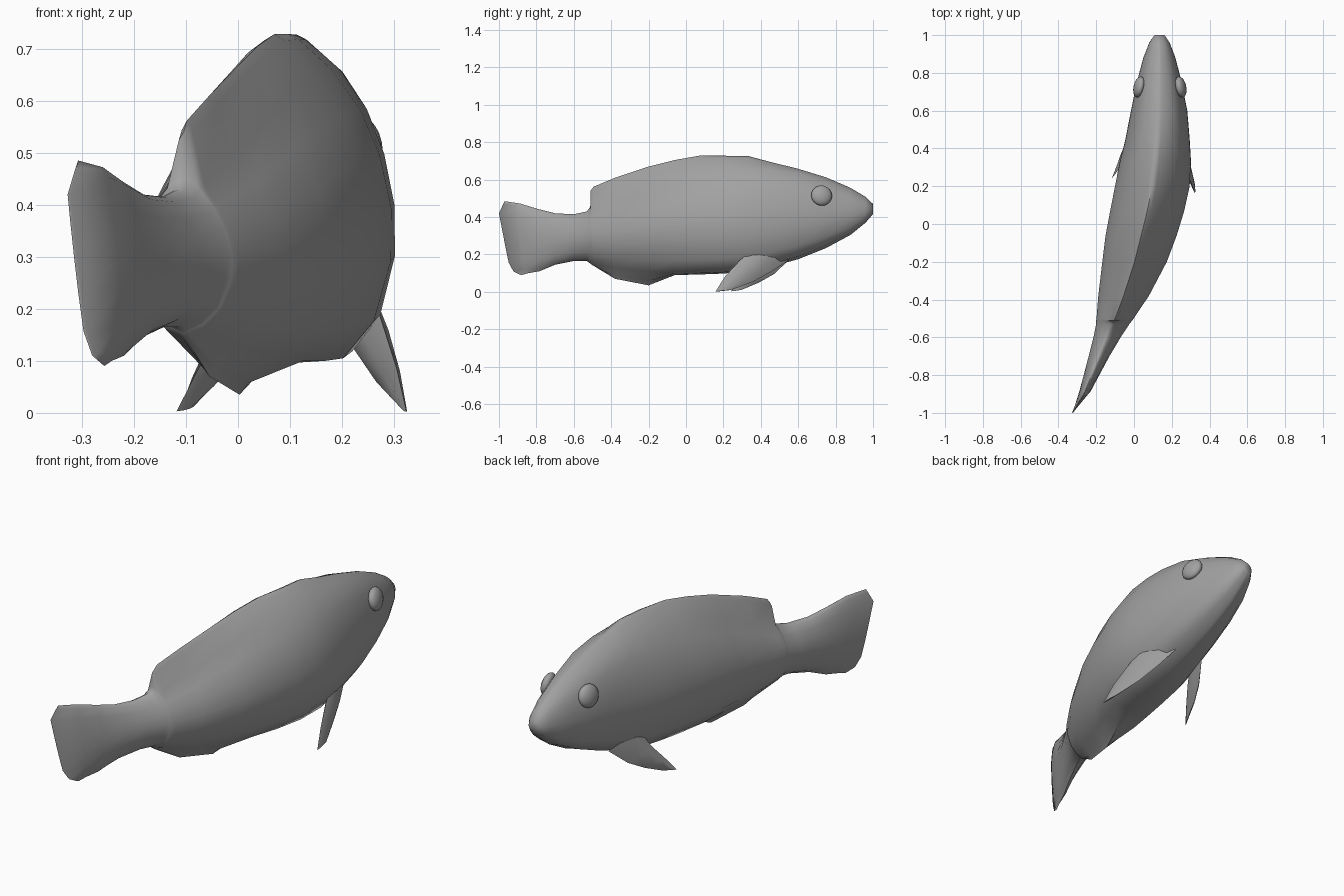
import bpy, bmesh, math
from mathutils import Vector, Matrix

if "Cube" in bpy.data.objects:
    bpy.data.objects.remove(bpy.data.objects["Cube"])

grey = bpy.data.materials.new("fish_grey")
grey.diffuse_color = (0.36, 0.36, 0.36, 1)
grey.use_nodes = True
grey.node_tree.nodes["Principled BSDF"].inputs["Base Color"].default_value = grey.diffuse_color


def finish(name, bm):
    bmesh.ops.recalc_face_normals(bm, faces=bm.faces[:])
    me = bpy.data.meshes.new(name)
    bm.to_mesh(me)
    bm.free()
    me.materials.append(grey)
    ob = bpy.data.objects.new(name, me)
    bpy.context.collection.objects.link(ob)
    bpy.context.view_layer.objects.active = ob
    ob.select_set(True)
    bpy.ops.object.shade_smooth_by_angle(angle=math.radians(60))
    ob.select_set(False)
    return ob


def lerp_table(table, v):
    for (a, fa), (b, fb) in zip(table, table[1:]):
        if v <= b:
            return fa + (fb - fa) * max(0, (v - a) / (b - a))
    return table[-1][1]


def loft(bm, rings):
    rows = [[bm.verts.new(p) for p in r] for r in rings]
    n = len(rows[0])
    for a, b in zip(rows, rows[1:]):
        for i in range(n):
            j = (i + 1) % n
            bm.faces.new((a[i], a[j], b[j], b[i]))
    bm.faces.new(rows[0])
    bm.faces.new(rows[-1])


# Spine bend: y -> x
SPINE = [(-1, -.325), (-.9, -.265), (-.7, -.185), (-.5, -.100), (-.38, -.055),
         (-.2, .003), (-.06, .038), (.07, .070), (.2, .097), (.4, .122),
         (.6, .133), (1, .135)]

# y, half width, flank top, flank bottom, dorsal ridge, keel
SECTIONS = [
    (-1.0, .004, .47, .11, .485, .09),
    (-.90, .030, .455, .12, .472, .10),
    (-.80, .042, .435, .13, .445, .11),
    (-.70, .055, .41, .16, .42, .145),
    (-.60, .072, .405, .18, .415, .165),
    (-.53, .088, .415, .18, .43, .165),
    (-.512, .095, .43, .17, .455, .152),
    (-.510, .096, .432, .165, .54, .15),
    (-.495, .10, .437, .16, .562, .14),
    (-.38, .134, .49, .13, .61, .07),
    (-.20, .171, .57, .11, .67, .035),
    (-.06, .189, .62, .10, .705, .09),
    (.07, .197, .645, .10, .728, .093),
    (.20, .199, .66, .105, .728, .098),
    (.33, .189, .66, .118, .727, .11),
    (.45, .170, .655, .145, .695, .133),
    (.60, .149, .635, .19, .658, .175),
    (.75, .119, .59, .25, .612, .235),
    (.88, .085, .54, .315, .556, .305),
    (.96, .054, .50, .375, .508, .37),
    (1.0, .027, .465, .42, .47, .416),
]
# Flank cross-section: rear width, front width, height fractions
FLANK = [(.40, .58, 0), (.74, .86, .13), (.97, 1, .34), (1, .99, .52),
         (.87, .89, .7), (.63, .72, .86), (.33, .45, 1)]
# Tail trailing edge: height -> forward shift
TAIL_EDGE = [(.09, .12), (.105, .08), (.16, .05), (.42, 0), (.485, .03)]


def section(y, w, top, bot, ridge, keel):
    k = min(1, max(0, (y + .3) / .7))
    lean = max(0, (-.75 - y) / .25)
    half = [(0, keel), (w * .10, bot + .7 * (keel - bot))]
    half += [((r + (f - r) * k) * w, bot + t * (top - bot)) for r, f, t in FLANK]
    half += [(w * .10, top + .85 * (ridge - top)), (0, ridge)]
    outline = half + [(-x, z) for x, z in half[-2:0:-1]]
    ring = []
    for x, z in outline:
        yy = y + lean * lerp_table(TAIL_EDGE, z)
        ring.append((lerp_table(SPINE, yy) + x, yy, z))
    return ring


# Body with dorsal fin, anal fin and tail
bm = bmesh.new()
loft(bm, [section(*s) for s in SECTIONS])
finish("body", bm)


# Pectoral fins: thick-rooted blades swept back and down
def pectoral_fin(name, side, stations):
    bm = bmesh.new()
    rings = []
    for upper, lower, thick in stations:
        u, l = Vector(upper), Vector(lower)
        out = Vector((side * thick, 0, thick * .3))
        a, b = u.lerp(l, .3), u.lerp(l, .7)
        rings.append([u, a + out, b + out, l, b - out, a - out])
    loft(bm, rings)
    finish(name, bm)


pectoral_fin("pectoral_fin_right", 1, [
    ((.245, .40, .27), (.20, .55, .17), .02),
    ((.278, .29, .17), (.235, .46, .11), .024),
    ((.305, .21, .085), (.272, .36, .055), .016),
    ((.324, .158, .002), (.316, .24, .010), .003)])
pectoral_fin("pectoral_fin_left", -1, [
    ((-.01, .41, .26), (.04, .55, .17), .02),
    ((-.048, .34, .14), (-.01, .47, .095), .022),
    ((-.085, .285, .068), (-.050, .39, .05), .014),
    ((-.118, .24, .003), (-.085, .30, .012), .003)])

# Eyes
for name, side in (("eye_left", -1), ("eye_right", 1)):
    bm = bmesh.new()
    bmesh.ops.create_uvsphere(bm, u_segments=16, v_segments=10, radius=1)
    m = (Matrix.Translation((.137 + side * .110, .725, .515))
         @ Matrix.Rotation(side * math.radians(12), 4, 'Z')
         @ Matrix.Rotation(side * math.radians(-12), 4, 'Y')
         @ Matrix.Diagonal((.028, .057, .055, 1)))
    bm.transform(m)
    finish(name, bm)
